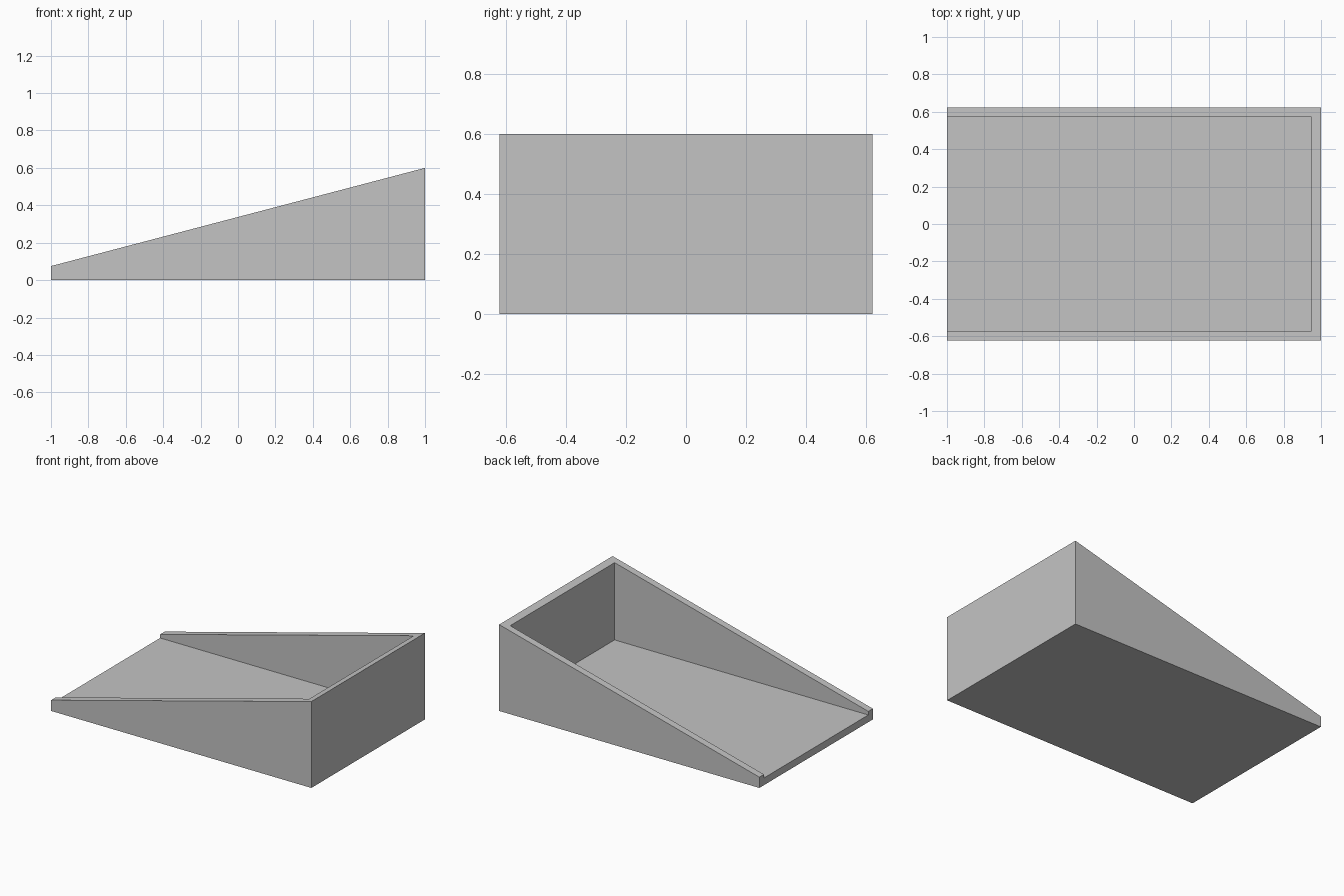
import bpy
import bmesh

cube = bpy.data.objects.get("Cube")
if cube:
    bpy.data.objects.remove(cube, do_unlink=True)

# Main dimensions
HALF_L, HALF_W = 1.0, 0.623
LOW, HIGH = 0.075, 0.6
WALL, FLOOR = 0.05, 0.05

grey = bpy.data.materials.new("plain grey")
grey.use_nodes = True
colour = (0.55, 0.55, 0.55, 1)
grey.diffuse_color = colour
grey.node_tree.nodes["Principled BSDF"].inputs["Base Color"].default_value = colour


def rim(x):
    """Height of the sloping rim at x."""
    return LOW + (HIGH - LOW) * (x + HALF_L) / (2 * HALF_L)


# Tray in plan: outer outline, and inner outline open at the low end
inner_x, inner_y = HALF_L - WALL, HALF_W - WALL
outer = [(-HALF_L, -HALF_W), (HALF_L, -HALF_W), (HALF_L, HALF_W), (-HALF_L, HALF_W)]
inner = [(-HALF_L, -inner_y), (inner_x, -inner_y), (inner_x, inner_y), (-HALF_L, inner_y)]

bm = bmesh.new()
base = [bm.verts.new((x, y, 0)) for x, y in outer]
top = [bm.verts.new((x, y, rim(x))) for x, y in outer]
lip = [bm.verts.new((x, y, rim(x))) for x, y in inner]
bed = [bm.verts.new((x, y, FLOOR)) for x, y in inner]

# Underside, floor and the stepped low end
bm.faces.new(base[::-1])
bm.faces.new(bed)
bm.faces.new([base[0], top[0], lip[0], bed[0], bed[3], lip[3], top[3], base[3]])

# Outer walls, sloping rim and inner walls
for i in range(3):
    j = i + 1
    bm.faces.new([base[i], base[j], top[j], top[i]])
    bm.faces.new([top[i], top[j], lip[j], lip[i]])
    bm.faces.new([lip[i], lip[j], bed[j], bed[i]])

bmesh.ops.recalc_face_normals(bm, faces=bm.faces)
mesh = bpy.data.meshes.new("wedge_tray")
bm.to_mesh(mesh)
bm.free()
mesh.materials.append(grey)
tray = bpy.data.objects.new("wedge_tray", mesh)
bpy.context.collection.objects.link(tray)
